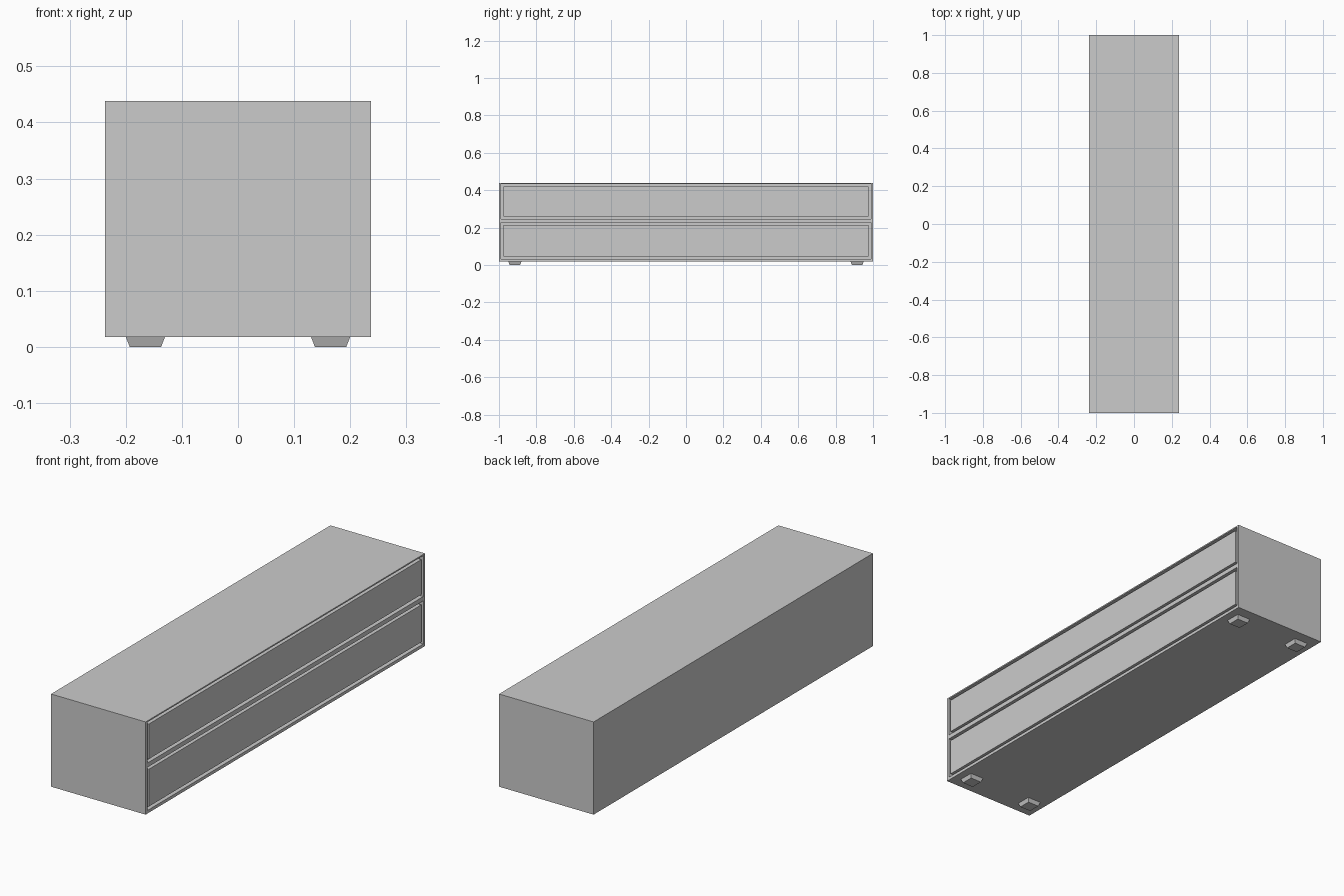
import bpy, bmesh

if "Cube" in bpy.data.objects:
    bpy.data.objects.remove(bpy.data.objects["Cube"])

W, L, Z0, Z1 = 0.237, 1.0, 0.018, 0.438


def box(name, x, y, z, taper=0.0):
    """Box from (min, max) ranges; taper shrinks the bottom face in x and y."""
    bm = bmesh.new()
    bmesh.ops.create_cube(bm, size=1)
    for v in bm.verts:
        t = taper if v.co.z < 0 else 0
        c = [(r[0] + r[1]) / 2 for r in (x, y, z)]
        s = (x[1] - x[0] - 2 * t, y[1] - y[0] - 2 * t, z[1] - z[0])
        v.co = [c[i] + v.co[i] * s[i] for i in range(3)]
    me = bpy.data.meshes.new(name)
    bm.to_mesh(me)
    bm.free()
    ob = bpy.data.objects.new(name, me)
    bpy.context.collection.objects.link(ob)
    return ob


# Cabinet carcass
carcass = box("carcass", (-W, W), (-L, L), (Z0, Z1))

# Drawer openings cut into the long side, each with a front set in a narrow gap
openings = {"lower": (0.032, 0.227), "upper": (0.247, 0.432)}
for name, (a, b) in openings.items():
    cutter = box(name + "_opening_cutter", (W - 0.018, W + 0.05), (-0.988, 0.988), (a, b))
    mod = carcass.modifiers.new(name + "_opening", 'BOOLEAN')
    mod.operation = 'DIFFERENCE'
    mod.solver = 'EXACT'
    mod.object = cutter
    bpy.context.view_layer.objects.active = carcass
    bpy.ops.object.modifier_apply(modifier=mod.name)
    bpy.data.objects.remove(cutter)
    box(name + "_drawer_front", (W - 0.02, W - 0.001), (-0.976, 0.976), (a + 0.013, b - 0.013))

# Tapered feet
for sx, side in ((-1, "back"), (1, "front")):
    for sy, end in ((-1, "left"), (1, "right")):
        cx, cy = sx * 0.165, sy * 0.915
        box(f"{side}_{end}_foot", (cx - 0.035, cx + 0.035),
            (cy - 0.035, cy + 0.035), (0, Z0), 0.007)
